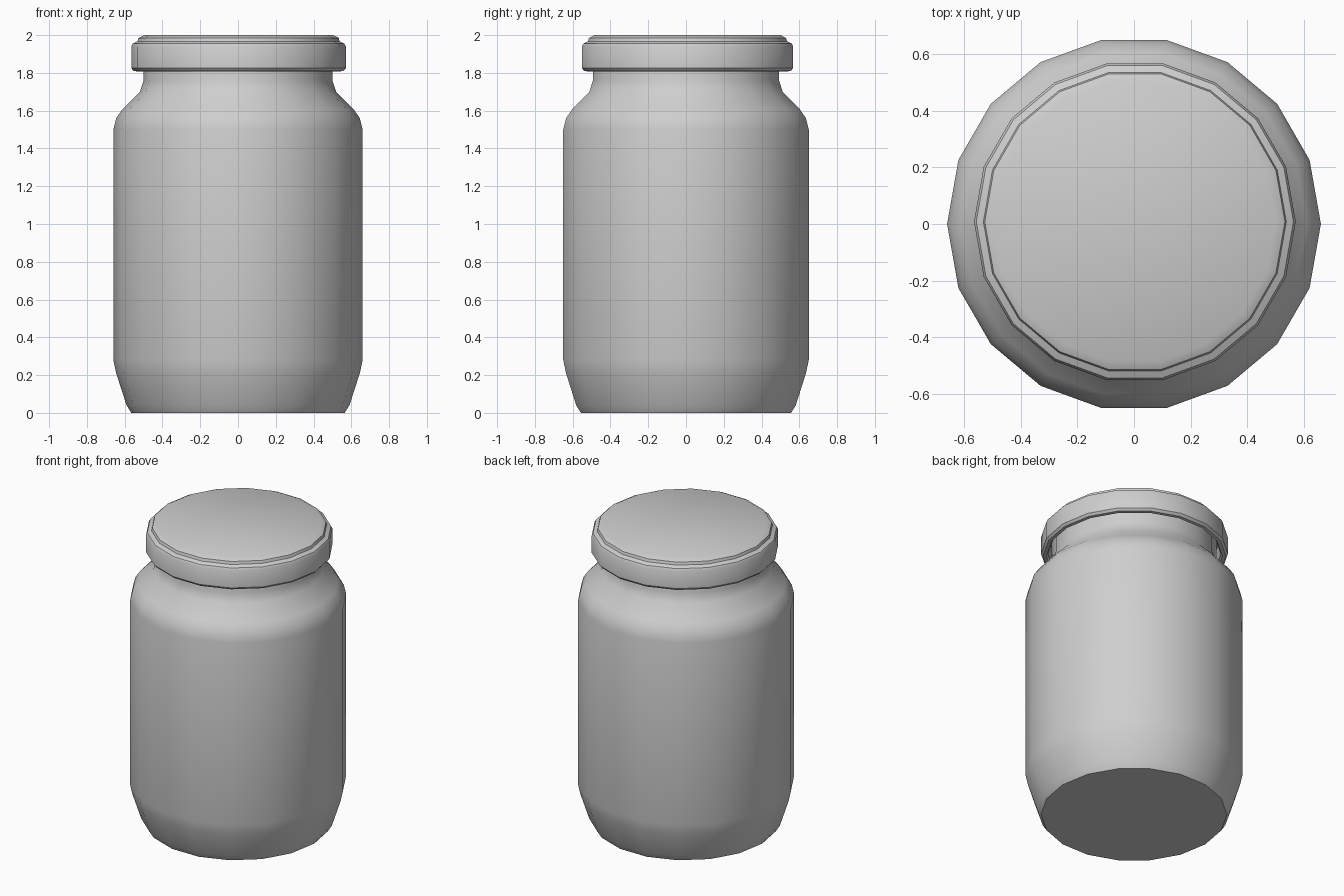
import bpy
import bmesh
from math import cos, sin, pi, radians

SIDES = 18

cube = bpy.data.objects.get("Cube")
if cube:
    bpy.data.objects.remove(cube, do_unlink=True)

# Single plain grey
grey = bpy.data.materials.new("light_grey")
grey.use_nodes = True
colour = (0.62, 0.62, 0.62, 1)
grey.diffuse_color = colour
bsdf = next(n for n in grey.node_tree.nodes if n.type == "BSDF_PRINCIPLED")
bsdf.inputs["Base Color"].default_value = colour


def lathe(name, profile, centre=(0, 0)):
    """Turn a (radius, height) profile around z and cap both ends."""
    bm = bmesh.new()
    rings = []
    for r, z in profile:
        angles = [2 * pi * i / SIDES for i in range(SIDES)]
        rings.append([bm.verts.new((r * cos(a), r * sin(a), z)) for a in angles])
    for low, high in zip(rings, rings[1:]):
        for i in range(SIDES):
            j = (i + 1) % SIDES
            bm.faces.new((low[i], low[j], high[j], high[i]))
    bm.faces.new(rings[0])
    bm.faces.new(rings[-1])
    bmesh.ops.recalc_face_normals(bm, faces=bm.faces[:])
    mesh = bpy.data.meshes.new(name)
    bm.to_mesh(mesh)
    bm.free()
    mesh.materials.append(grey)
    obj = bpy.data.objects.new(name, mesh)
    obj.location = (*centre, 0)
    bpy.context.collection.objects.link(obj)
    bpy.ops.object.select_all(action="DESELECT")
    obj.select_set(True)
    bpy.context.view_layer.objects.active = obj
    bpy.ops.object.shade_smooth_by_angle(angle=radians(35))
    return obj


# Jar body: tapered foot, straight wall, rounded shoulder, neck
lathe("jar_body", [
    (0.565, 0), (0.59, 0.04), (0.645, 0.21), (0.66, 0.28),
    (0.66, 1.5), (0.645, 1.56), (0.61, 1.61), (0.52, 1.70),
    (0.50, 1.76), (0.50, 1.93),
])

# Lid: hollow underside, rolled lower rim, skirt, stepped top panel
lathe("lid", [
    (0.525, 1.94), (0.525, 1.82), (0.535, 1.808), (0.555, 1.81), (0.568, 1.825),
    (0.568, 1.94), (0.56, 1.955), (0.535, 1.967), (0.53, 1.985),
    (0.50, 2.0),
], centre=(0.003, 0.008))
